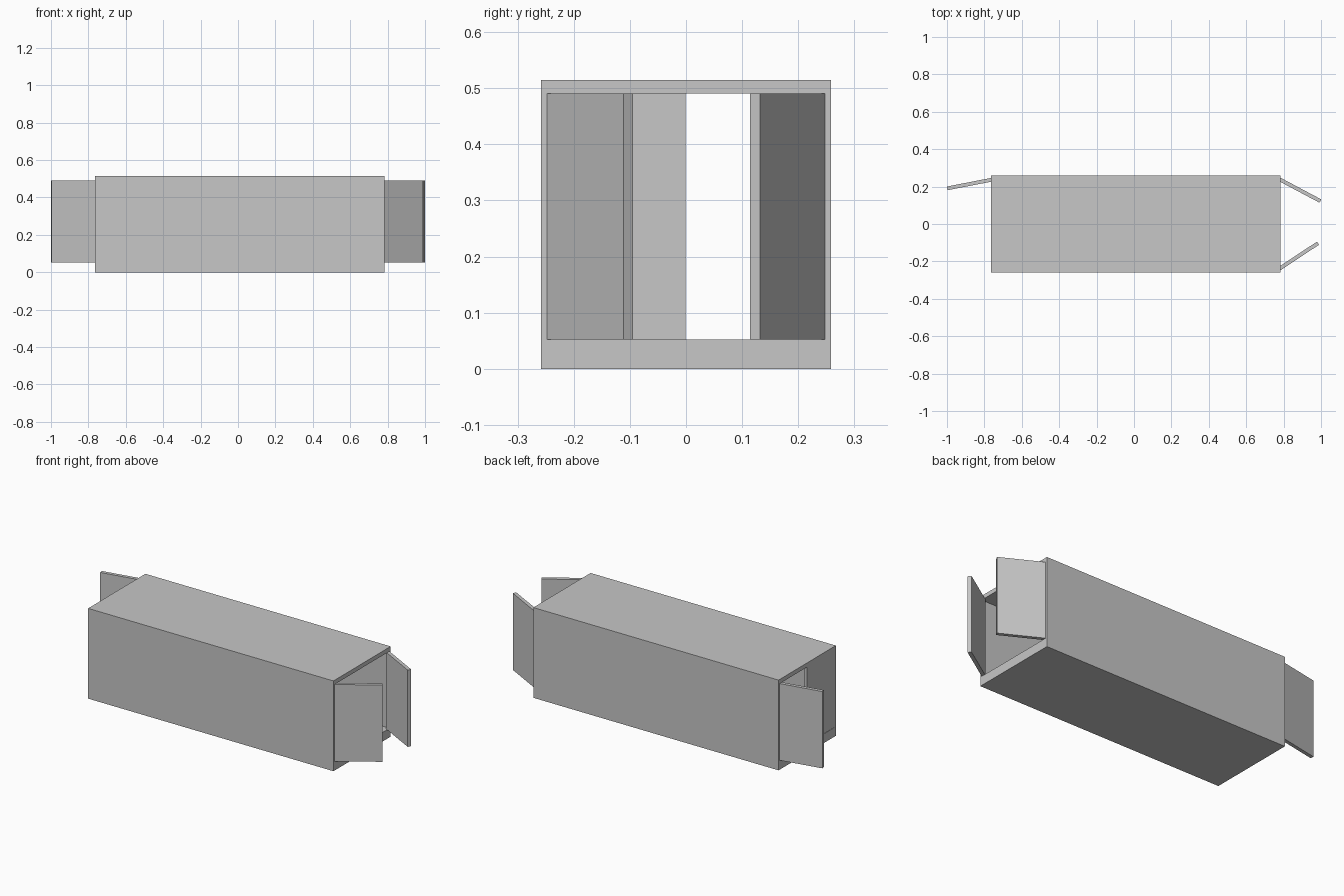
import bpy, bmesh
from math import radians
from mathutils import Matrix, Vector

cube = bpy.data.objects.get("Cube")
if cube:
    bpy.data.objects.remove(cube, do_unlink=True)

# Single plain material
grey = bpy.data.materials.new("plain_grey")
grey.use_nodes = True
colour = (0.57, 0.57, 0.57, 1)
grey.diffuse_color = colour
grey.node_tree.nodes["Principled BSDF"].inputs["Base Color"].default_value = colour

X_BACK, X_FRONT = -0.765, 0.783       # ends of the container
HALF_W, HEIGHT = 0.258, 0.515
INNER_W, FLOOR, CEILING = 0.248, 0.052, 0.491
DOOR_T = 0.02


def finish(name, bm):
    bmesh.ops.recalc_face_normals(bm, faces=bm.faces)
    mesh = bpy.data.meshes.new(name)
    bm.to_mesh(mesh)
    bm.free()
    mesh.materials.append(grey)
    obj = bpy.data.objects.new(name, mesh)
    bpy.context.collection.objects.link(obj)
    return obj


def rectangle(bm, x, half, low, high):
    corners = [(-half, low), (half, low), (half, high), (-half, high)]
    return [bm.verts.new((x, y, z)) for y, z in corners]


def bridge(bm, a, b):
    for i in range(4):
        j = (i + 1) % 4
        bm.faces.new((a[i], a[j], b[j], b[i]))


# Container: hollow rectangular tube, open at both ends
bm = bmesh.new()
loops = [rectangle(bm, X_BACK, HALF_W, 0, HEIGHT),
         rectangle(bm, X_FRONT, HALF_W, 0, HEIGHT),
         rectangle(bm, X_FRONT, INNER_W, FLOOR, CEILING),
         rectangle(bm, X_BACK, INNER_W, FLOOR, CEILING)]
for i in range(4):
    bridge(bm, loops[i], loops[(i + 1) % 4])
finish("container_shell", bm)


# Doors: slab hinged at its outer corner, swung outward by an angle
def door(name, hinge_x, end, side, opening):
    bm = bmesh.new()
    bmesh.ops.create_cube(bm, size=1)
    size = Vector((DOOR_T, INNER_W - 0.001, CEILING - FLOOR - 0.001))
    bmesh.ops.scale(bm, vec=size, verts=bm.verts)
    bmesh.ops.translate(bm, verts=bm.verts,
                        vec=(-end * DOOR_T / 2, -side * size.y / 2, 0))
    turn = Matrix.Rotation(radians(end * side * opening), 3, 'Z')
    bmesh.ops.rotate(bm, verts=bm.verts, cent=(0, 0, 0), matrix=turn)
    bmesh.ops.translate(bm, verts=bm.verts,
                        vec=(hinge_x, side * (INNER_W - 0.0005), (FLOOR + CEILING) / 2))
    return finish(name, bm)


door("left_end_back_door", X_FRONT, 1, 1, 62)
door("left_end_front_door", X_FRONT, 1, -1, 56.5)
door("right_end_back_door", -0.758, -1, 1, 79)
door("right_end_front_door", X_BACK + 0.001, -1, -1, 0)
